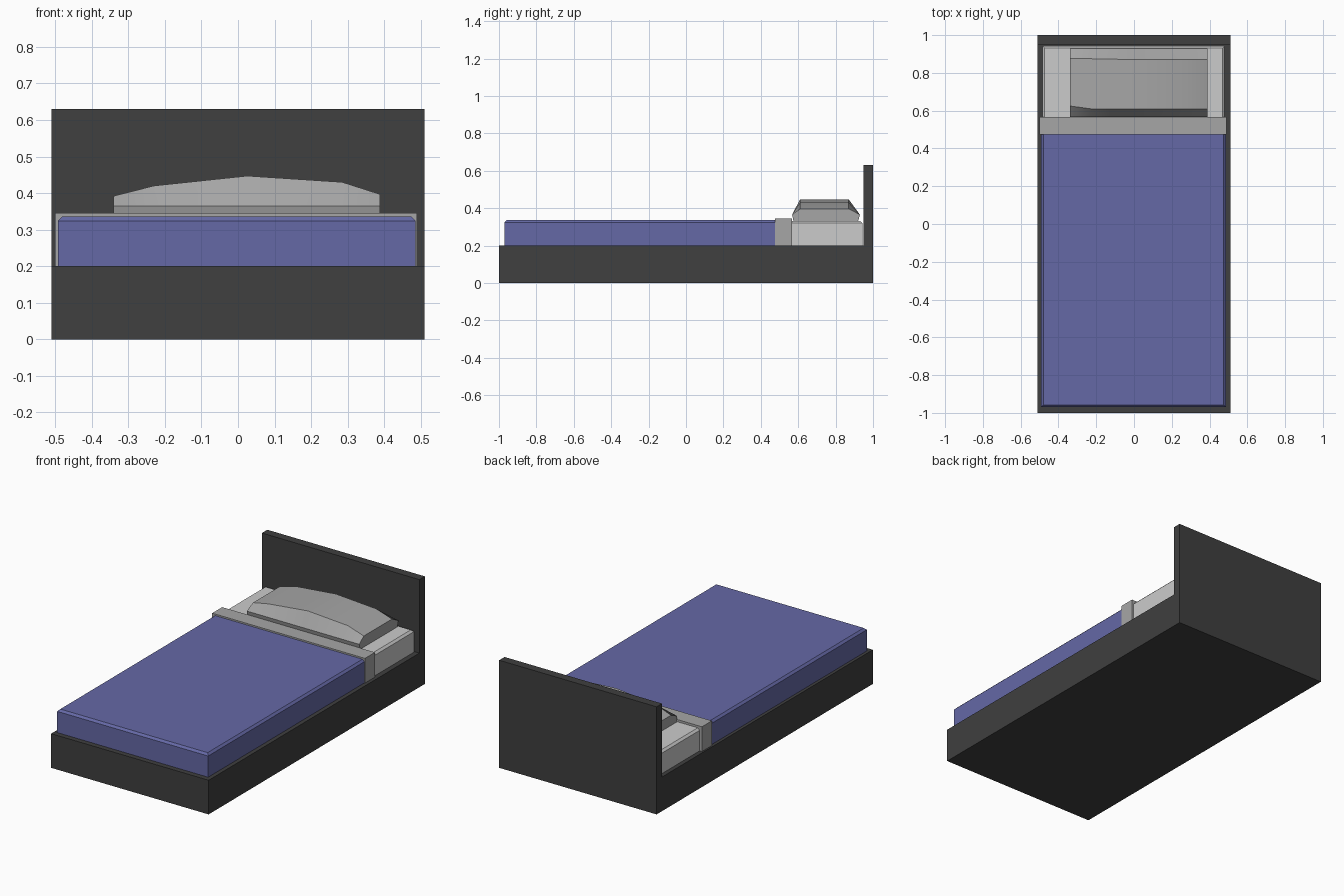
import bpy, bmesh

if "Cube" in bpy.data.objects:
    bpy.data.objects.remove(bpy.data.objects["Cube"])


def material(name, color):
    m = bpy.data.materials.new(name)
    m.diffuse_color = (*color, 1)
    m.use_nodes = True
    m.node_tree.nodes["Principled BSDF"].inputs["Base Color"].default_value = m.diffuse_color
    return m


def finish(bm, name, mat=None):
    bmesh.ops.recalc_face_normals(bm, faces=bm.faces)
    me = bpy.data.meshes.new(name)
    bm.to_mesh(me)
    bm.free()
    ob = bpy.data.objects.new(name, me)
    bpy.context.collection.objects.link(ob)
    if mat:
        me.materials.append(mat)
    return ob


def box(name, x, y, z, mat=None, chamfer=0):
    """Box from (min, max) ranges, optionally with chamfered top edges."""
    bm = bmesh.new()
    bmesh.ops.create_cube(bm, size=1)
    for v in bm.verts:
        v.co = [r[0] if c < 0 else r[1] for c, r in zip(v.co, (x, y, z))]
    if chamfer:
        top = [e for e in bm.edges if all(v.co.z == max(w.co.z for w in bm.verts) for v in e.verts)]
        bmesh.ops.bevel(bm, geom=top, offset=chamfer, segments=1, affect='EDGES')
    return finish(bm, name, mat)


dark = material("dark_wood", (0.05, 0.05, 0.05))
blue = material("blue_cloth", (0.13, 0.14, 0.38))
white = material("white_linen", (0.6, 0.6, 0.6))
grey = material("grey_linen", (0.38, 0.38, 0.38))

# Frame and headboard
box("bed_base", (-0.51, 0.51), (-1, 0.95), (0, 0.2), dark)
box("headboard", (-0.51, 0.51), (0.95, 1), (0, 0.63), dark)

# Bedding
box("mattress", (-0.485, 0.48), (-0.96, 0.943), (0.2, 0.332), white, 0.012)
box("blanket", (-0.492, 0.486), (-0.97, 0.5), (0.2, 0.336), blue, 0.012)
box("sheet_fold", (-0.5, 0.49), (0.475, 0.567), (0.2, 0.345), grey)

# Pillow: six-sided section lofted along x with an arched top
bm = bmesh.new()
rings = []
for x, top, front, back in ((-0.34, 0.392, 0.625, 0.875), (-0.23, 0.42, 0.61, 0.875),
                            (0.025, 0.447, 0.61, 0.87), (0.285, 0.43, 0.61, 0.87),
                            (0.388, 0.397, 0.61, 0.87)):
    section = ((0.575, 0.331), (0.567, 0.365), (front, top),
               (back, top), (0.93, 0.365), (0.92, 0.331))
    rings.append([bm.verts.new((x, y, z)) for y, z in section])
for a, b in zip(rings, rings[1:]):
    for i in range(6):
        j = (i + 1) % 6
        bm.faces.new((a[i], a[j], b[j], b[i]))
bm.faces.new(rings[0])
bm.faces.new(rings[-1])
pillow = finish(bm, "pillow", grey)
bpy.context.view_layer.objects.active = pillow
pillow.select_set(True)
bpy.ops.object.shade_smooth_by_angle()
